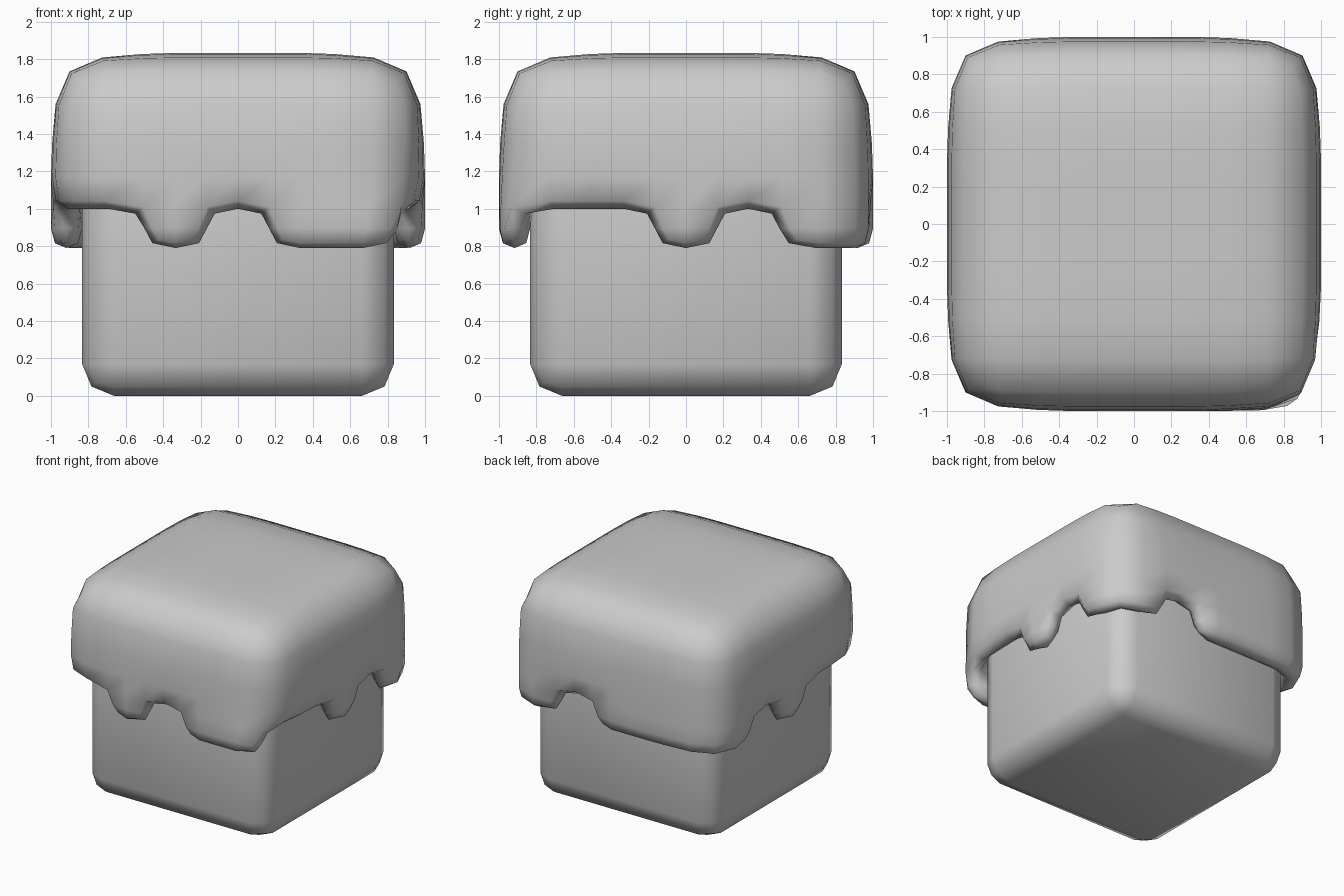
import bpy, bmesh, math
from mathutils import Matrix, Vector

if "Cube" in bpy.data.objects:
    bpy.data.objects.remove(bpy.data.objects["Cube"])

N = 5                 # cells per side
C = 1 / 3             # cell size
H = N * C / 2         # half width of the block


def finish(bm, name):
    mesh = bpy.data.meshes.new(name)
    bm.to_mesh(mesh)
    bm.free()
    mesh.shade_smooth()
    ob = bpy.data.objects.new(name, mesh)
    bpy.context.collection.objects.link(ob)
    return ob


# Bevelled block underneath
bm = bmesh.new()
bmesh.ops.create_cube(bm, size=2 * H)
bmesh.ops.translate(bm, verts=bm.verts, vec=(0, 0, H))
base = finish(bm, "base_block")
bev = base.modifiers.new("Bevel", "BEVEL")
bev.width = 0.17
bev.segments = 2
bev.limit_method = 'NONE'

# Dripping cover: a single-layer shell, thickened and smoothed
bm = bmesh.new()


def quad(points):
    bm.faces.new([bm.verts.new(p) for p in points])


steps = [-H + i * C for i in range(N + 1)]
top = 2 * H

# Top of the cover
for x in steps[:-1]:
    for y in steps[:-1]:
        quad([(x, y, top), (x + C, y, top), (x + C, y + C, top), (x, y + C, top)])

# Sides in order front, right, back, left; 1 marks a hanging drip
drips = ["01011", "00101", "10111", "10100"]
for k, row in enumerate(drips):
    rot = Matrix.Rotation(k * math.pi / 2, 3, 'Z')
    for i, hang in enumerate(row):
        levels = [top, top - C, 1.0] + ([0.79] if hang == "1" else [])
        u = steps[i]
        for hi, lo in zip(levels, levels[1:]):
            quad([rot @ Vector(p) for p in
                  ((u, -H, lo), (u + C, -H, lo), (u + C, -H, hi), (u, -H, hi))])

bmesh.ops.remove_doubles(bm, verts=bm.verts, dist=0.001)
cover = finish(bm, "dripping_cover")
sol = cover.modifiers.new("Solidify", "SOLIDIFY")
sol.thickness = 1 / 6
sol.offset = 1
sub = cover.modifiers.new("Subdivision", "SUBSURF")
sub.levels = sub.render_levels = 1
sub.use_limit_surface = False
